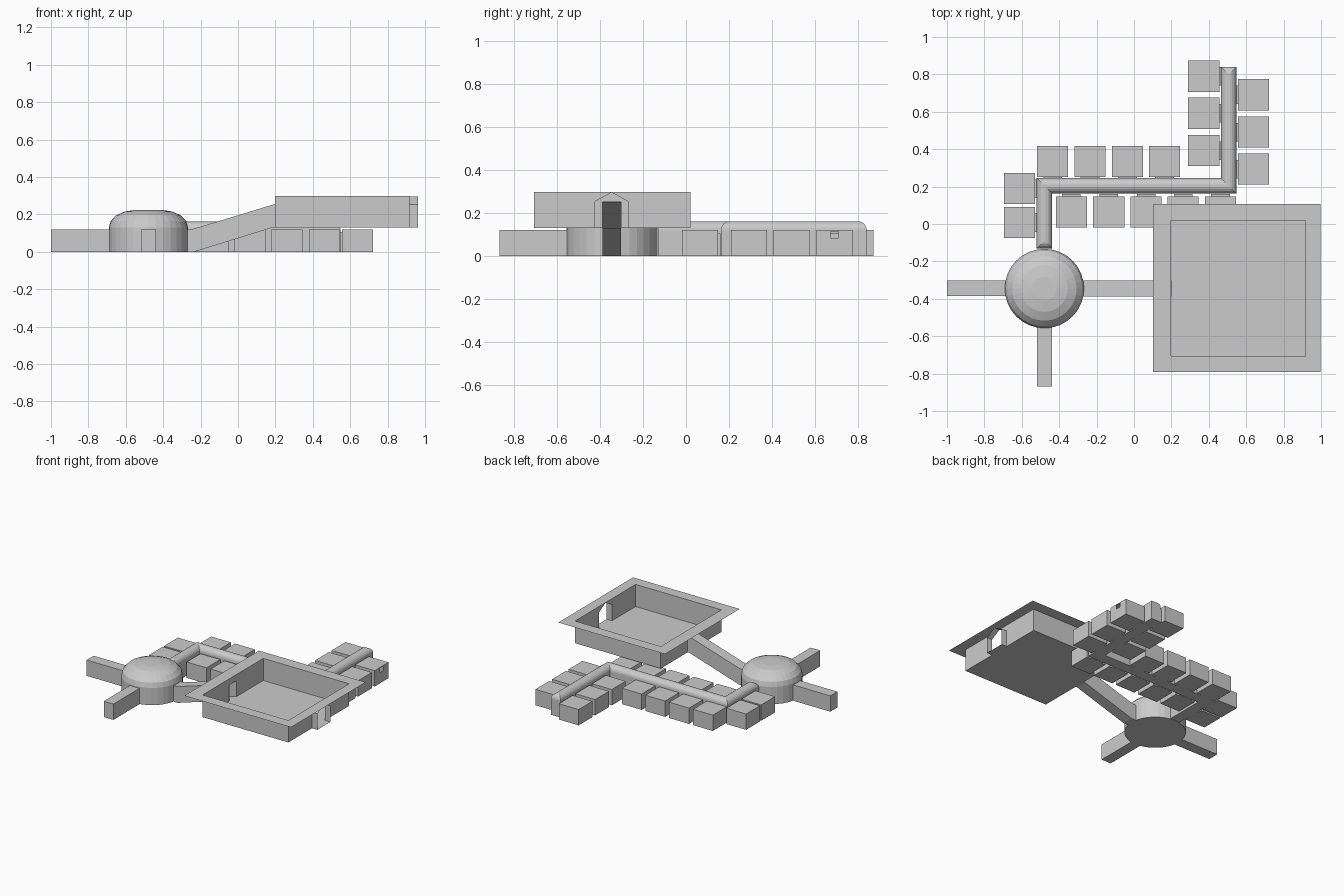
import bpy, bmesh, math

if "Cube" in bpy.data.objects:
    bpy.data.objects.remove(bpy.data.objects["Cube"])


def finish(name, bm, fix=True):
    bm.normal_update()
    if fix:
        bmesh.ops.recalc_face_normals(bm, faces=bm.faces[:])
    me = bpy.data.meshes.new(name)
    bm.to_mesh(me)
    bm.free()
    ob = bpy.data.objects.new(name, me)
    bpy.context.collection.objects.link(ob)
    return ob


def face(bm, pts):
    return bm.faces.new([bm.verts.new(p) for p in pts])


def loft(bm, rings, cap=True):
    vr = [[bm.verts.new(p) for p in r] for r in rings]
    n = len(vr[0])
    for a, b in zip(vr, vr[1:]):
        for i in range(n):
            j = (i + 1) % n
            bm.faces.new((a[i], a[j], b[j], b[i]))
    if cap:
        bm.faces.new(vr[0][::-1])
        bm.faces.new(vr[-1])


def rect(x0, x1, y0, y1, z):
    return [(x0, y0, z), (x1, y0, z), (x1, y1, z), (x0, y1, z)]


def box(name, x0, x1, y0, y1, z0=0, z1=0.12, window=False):
    bm = bmesh.new()
    loft(bm, [rect(x0, x1, y0, y1, z0), rect(x0, x1, y0, y1, z1)])
    bm.normal_update()
    if window:
        # small square opening in the +x wall
        f = max(bm.faces, key=lambda f: f.calc_center_median().x)
        bmesh.ops.inset_individual(bm, faces=[f], thickness=0.03)
        c = f.calc_center_median()
        for v in f.verts:
            v.co.y = c.y + math.copysign(0.018, v.co.y - c.y)
            v.co.z = 0.099 + math.copysign(0.015, v.co.z - c.z)
        bmesh.ops.delete(bm, geom=[f], context='FACES_ONLY')
    return finish(name, bm)


# Domed hub
CX, CY = -0.479, -0.345
SEG = 32
bm = bmesh.new()
profile = [(0.212, 0), (0.212, 0.13), (0.202, 0.165), (0.172, 0.196),
           (0.125, 0.216), (0.064, 0.225)]
loft(bm, [[(CX + r * math.cos(2 * math.pi * i / SEG),
            CY + r * math.sin(2 * math.pi * i / SEG), z) for i in range(SEG)]
          for r, z in profile])
finish("domed_hub", bm)

# Passages from the hub
box("west_passage", -1.0, -0.685, -0.386, -0.302)
box("south_passage", -0.519, -0.438, -0.868, -0.55)

# Sloping tunnel to the arena, open at both ends
bm = bmesh.new()
loft(bm, [[(x, -0.388, z), (x, -0.303, z), (x, -0.303, z + h), (x, -0.388, z + h)]
          for x, z, h in [(-0.27, 0, 0.12), (-0.235, 0, 0.124),
                          (0.185, 0.13, 0.122), (0.2, 0.13, 0.122)]], cap=False)
finish("ramp_tunnel", bm)

# Sunken arena: thin floor, walls with two doorways, wide rim
X0, X1, Y0, Y1, B, T = 0.198, 0.918, -0.707, 0.02, 0.13, 0.298
bm = bmesh.new()
face(bm, rect(X0, X1, Y0, Y1, B))
for y in (Y0, Y1):
    face(bm, [(X0, y, B), (X1, y, B), (X1, y, T), (X0, y, T)])
porch = [(-0.424, B), (-0.424, 0.253), (-0.346, 0.296), (-0.268, 0.253), (-0.268, B)]
ramp_door = [(-0.388, B), (-0.388, 0.252), (-0.303, 0.252), (-0.303, B)]
for x, hole in ((X0, ramp_door), (X1, porch)):
    outline = [(Y0, T), (Y0, B)] + hole + [(Y1, B), (Y1, T)]
    face(bm, [(x, y, z) for y, z in outline])
bmesh.ops.remove_doubles(bm, verts=bm.verts[:], dist=1e-4)
finish("arena_bowl", bm)

bm = bmesh.new()
loft(bm, [rect(0.102, 0.998, -0.79, 0.106, T), rect(X0, X1, Y0, Y1, T)], cap=False)
finish("arena_rim", bm)

# Gabled porch, open front and back
bm = bmesh.new()
loft(bm, [[(x, y, z) for y, z in porch] for x in (X1, 0.963)], cap=False)
finish("arena_porch", bm)

# Z-shaped corridor with a barrel top, hipped at both ends
R = 0.041


def corridor_ring(inset, z):
    w = R - inset
    ax, by, cx = -0.479, 0.204, 0.506
    s, n = -0.13 + inset, 0.84 - inset
    return [(ax - w, s, z), (ax + w, s, z), (ax + w, by - w, z), (cx + w, by - w, z),
            (cx + w, n, z), (cx - w, n, z), (cx - w, by + w, z), (ax - w, by + w, z)]


bm = bmesh.new()
rings = [corridor_ring(0, 0)]
for k in range(6):
    a = math.radians(16 * k)
    rings.append(corridor_ring(R * (1 - math.cos(a)), 0.122 + 0.04 * math.sin(a)))
loft(bm, rings)
finish("corridor", bm)

# Rooms on both sides of the corridor, each with a short door link
S = 0.166
west = [(-0.695, y) for y in (-0.075, 0.106)]
north = [(x, 0.252) for x in (-0.518, -0.318, -0.118, 0.08)]
south = [(x, -0.018) for x in (-0.418, -0.218, -0.018, 0.18, 0.38)]
inner = [(0.29, y) for y in (0.309, 0.509, 0.707)]
outer = [(0.556, y) for y in (0.21, 0.408, 0.608)]
for label, rooms, dx, dy in (("west", west, 1, 0), ("north", north, 0, -1),
                             ("south", south, 0, 1), ("inner", inner, 1, 0),
                             ("outer", outer, -1, 0)):
    for i, (x, y) in enumerate(rooms):
        box(f"{label}_room_{i + 1}", x, x + S, y, y + S,
            window=(label == "outer" and i == 2))
        mx, my = x + S / 2 + dx * S / 2, y + S / 2 + dy * S / 2
        hx, hy = (0.013, 0.05) if dx else (0.05, 0.013)
        box(f"{label}_link_{i + 1}", mx - hx, mx + hx, my - hy, my + hy, 0, 0.105)
